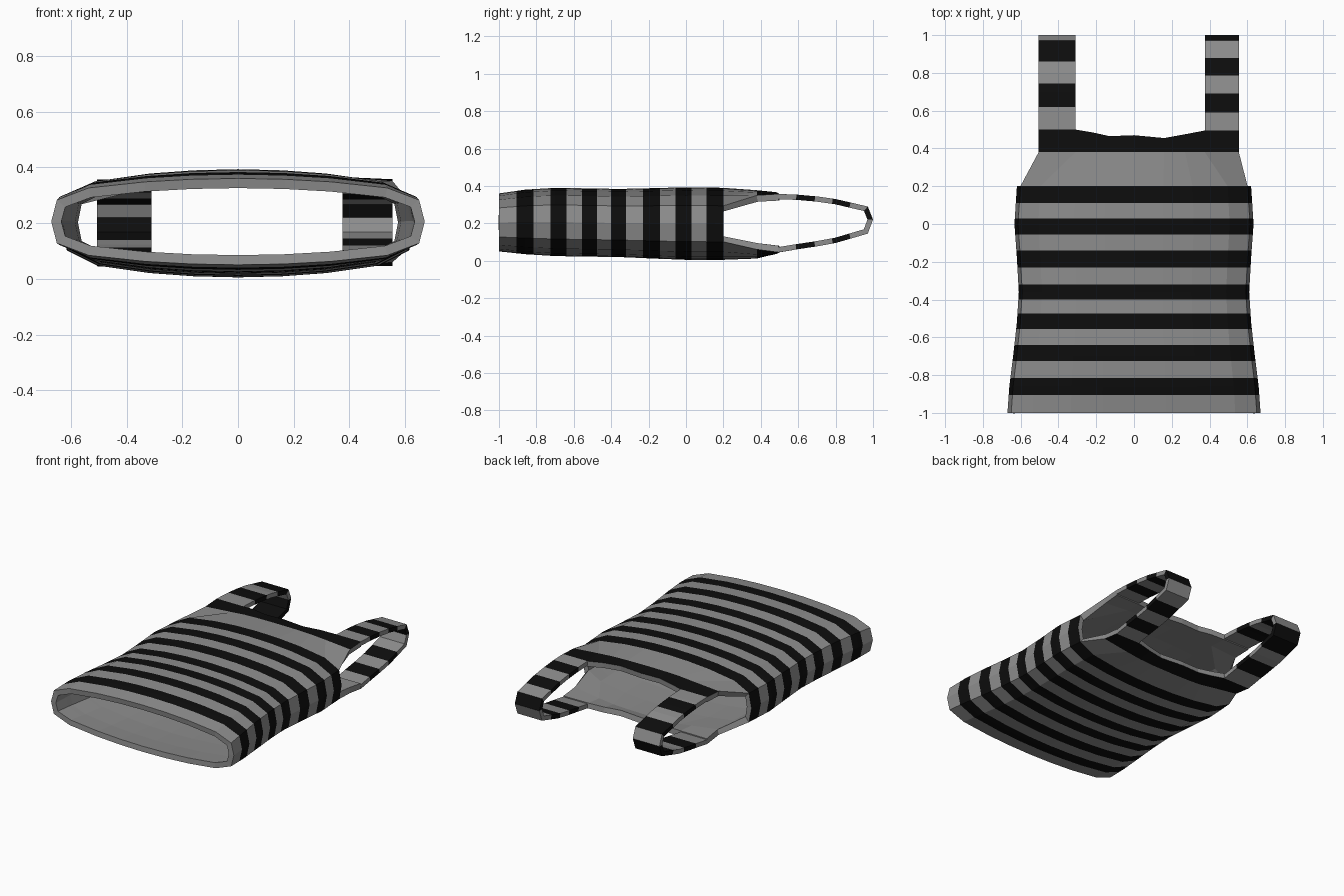
import bpy, bmesh

if "Cube" in bpy.data.objects:
    bpy.data.objects.remove(bpy.data.objects["Cube"])


def material(name, value):
    m = bpy.data.materials.new(name)
    m.use_nodes = True
    m.diffuse_color = (value, value, value, 1)
    m.node_tree.nodes["Principled BSDF"].inputs["Base Color"].default_value = (value, value, value, 1)
    return m


grey = material("grey cloth", 0.27)
black = material("black stripe", 0.004)


def finish(bm, name, cuts, thickness, plain_inside, flip_low_end=False):
    """Cut the stripes across y, colour them alternately and thicken inwards."""
    for y in cuts:
        bmesh.ops.bisect_plane(bm, geom=bm.verts[:] + bm.edges[:] + bm.faces[:],
                               dist=1e-4, plane_co=(0, y, 0), plane_no=(0, 1, 0))
    for f in bm.faces:
        c = f.calc_center_median()
        count = sum(c.y > y for y in cuts)
        if flip_low_end and c.y > cuts[-1] and c.z < 0.22:
            count += 1
        f.material_index = count % 2
    bm.normal_update()
    if max(bm.faces, key=lambda f: f.calc_center_median().z).normal.z < 0:
        bmesh.ops.reverse_faces(bm, faces=bm.faces[:])
    mesh = bpy.data.meshes.new(name)
    bm.to_mesh(mesh)
    bm.free()
    for m in (grey, black, grey, grey):
        mesh.materials.append(m)
    obj = bpy.data.objects.new(name, mesh)
    bpy.context.collection.objects.link(obj)
    mod = obj.modifiers.new("cloth thickness", "SOLIDIFY")
    mod.thickness = thickness
    mod.offset = -1
    mod.use_even_offset = True
    if plain_inside:
        mod.material_offset = 2
        mod.material_offset_rim = 2


# Body cross-section: nine points over the top, one at each side
across = [-0.97, -0.8, -0.5, -0.25, 0, 0.25, 0.5, 0.8, 0.97]
rise = [0.5, 0.78, 0.92, 0.98, 1, 0.98, 0.92, 0.78, 0.5]
section = list(zip(across, rise)) + [(1, 0)]
section += [(-u, -w) for u, w in section]

# Stations along the body: y, half width, bottom, top
stations = [(-1, 0.67, 0.05, 0.36), (-0.86, 0.66, 0.035, 0.38), (-0.7, 0.64, 0.025, 0.39),
            (-0.52, 0.62, 0.022, 0.387), (-0.36, 0.61, 0.02, 0.384), (-0.18, 0.62, 0.012, 0.388),
            (0, 0.633, 0.005, 0.393), (0.2, 0.62, 0.005, 0.39)]

bm = bmesh.new()
rings = []
for y, half, low, high in stations:
    mid, tall = (low + high) / 2, (high - low) / 2
    rings.append([bm.verts.new((u * half, y, mid + w * tall)) for u, w in section])
n = len(section)
for a, b in zip(rings, rings[1:]):
    for i in range(n):
        j = (i + 1) % n
        bm.faces.new((a[i], a[j], b[j], b[i]))

# Chest and back panels, between the armholes and up to the neckline
panel_x = [-0.505, -0.31, -0.22, -0.13, 0, 0.16, 0.27, 0.375, 0.555]
neck_y = [0.5, 0.5, 0.485, 0.465, 0.47, 0.455, 0.475, 0.495, 0.495]
top_row = rings[-1][:9]
low_row = rings[-1][10:19][::-1]
for row, z_edge, z_mid, end_edge, end_mid in ((top_row, 0.35, 0.377, 0.357, 0.368),
                                              (low_row, 0.06, 0.012, 0.045, 0.035)):
    prev = row
    for at_neck in (False, True):
        edge, mid = (end_edge, end_mid) if at_neck else (z_edge, z_mid)
        new = []
        for x, y, w in zip(panel_x, neck_y, rise):
            t = (w - 0.5) * 2
            if at_neck and w < 0.8:
                t = 0
            new.append(bm.verts.new((x, y if at_neck else 0.38, edge + (mid - edge) * t)))
        for i in range(8):
            quad = (prev[i], prev[i + 1], new[i + 1], new[i])
            bm.faces.new(quad if row is top_row else quad[::-1])
        prev = new
body_cuts = [-0.905, -0.815, -0.725, -0.64, -0.555, -0.475, -0.4, -0.32,
             -0.23, -0.14, -0.055, 0.03, 0.11, 0.2, 0.38]
finish(bm, "shirt_body", body_cuts, 0.035, True)

# Shoulder straps: a band looping from the chest panel to the back panel
path = [(0.6, 0.353), (0.7, 0.344), (0.8, 0.33), (0.972, 0.29), (1, 0.22),
        (0.972, 0.145), (0.8, 0.095), (0.7, 0.077), (0.6, 0.062)]


def strap(name, x0, x1, start, cuts):
    bm = bmesh.new()
    points = [(start, 0.357)] + path + [(start, 0.045)]
    rows = [[bm.verts.new((x, y, z)) for x in (x0, x1)] for y, z in points]
    for a, b in zip(rows, rows[1:]):
        bm.faces.new((a[0], a[1], b[1], b[0]))
    finish(bm, name, cuts, 0.028, False, True)


strap("right_strap", -0.505, -0.31, 0.5, [0.62, 0.745, 0.86, 0.972])
strap("left_strap", 0.375, 0.555, 0.495, [0.59, 0.69, 0.785, 0.88, 0.972])
